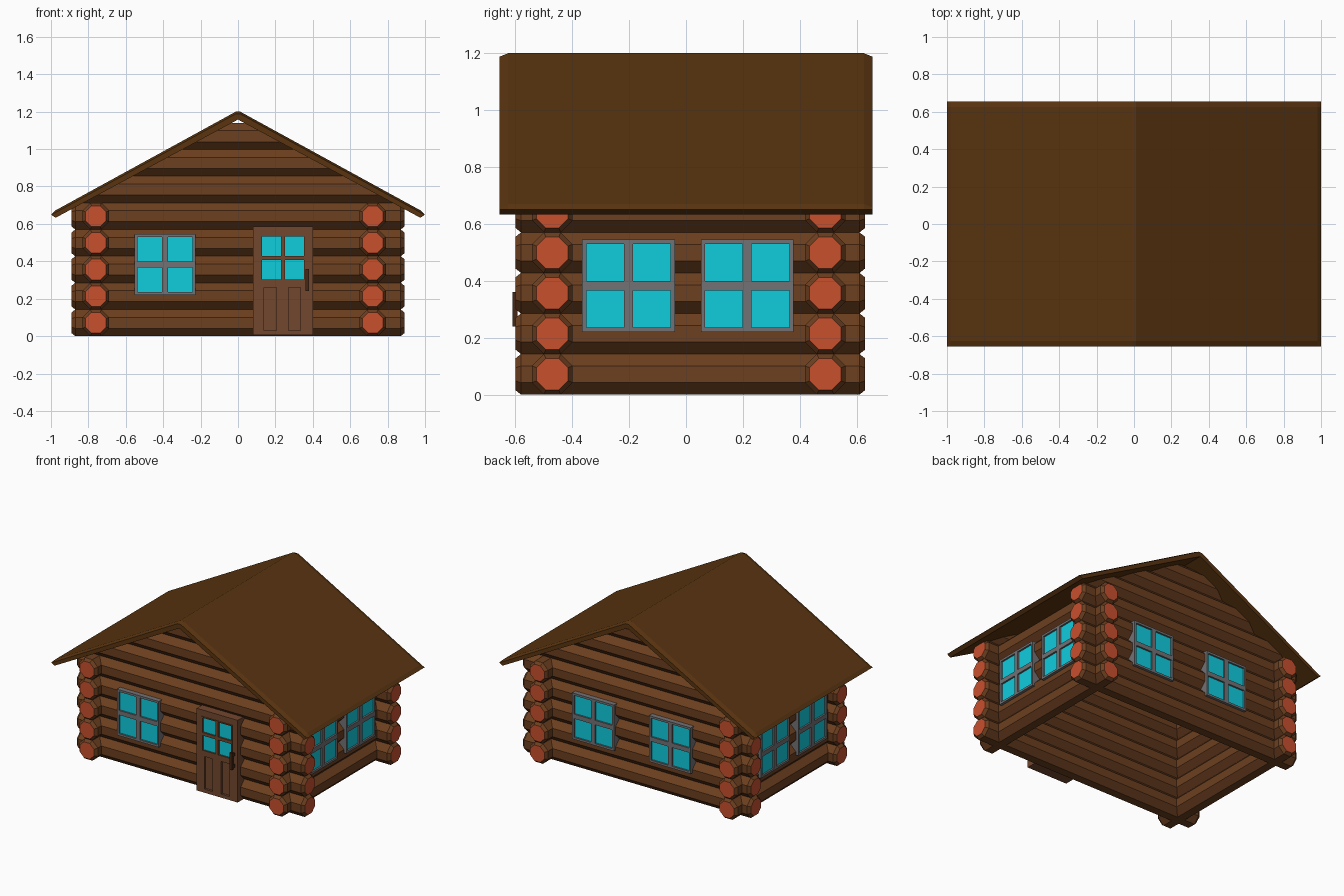
import bpy, bmesh, math
from mathutils import Matrix

if "Cube" in bpy.data.objects:
    bpy.data.objects.remove(bpy.data.objects["Cube"])


def mat(name, r, g, b):
    m = bpy.data.materials.new(name)
    m.diffuse_color = (r, g, b, 1)
    m.use_nodes = True
    m.node_tree.nodes["Principled BSDF"].inputs["Base Color"].default_value = m.diffuse_color
    return m


BARK = mat("bark", 0.15, 0.05, 0.014)
CUT = mat("cut_wood", 0.58, 0.08, 0.027)
ROOF = mat("roof_brown", 0.10, 0.034, 0.005)
DOOR = mat("door_brown", 0.17, 0.063, 0.027)
DARK = mat("handle_brown", 0.06, 0.022, 0.008)
GLASS = mat("glass", 0.005, 0.61, 0.73)
GREY = mat("frame_grey", 0.17, 0.17, 0.18)

PITCH = 0.1425                       # log diameter across flats
R = PITCH / 2 / math.cos(math.pi / 8)
OCT = [(math.cos(a), math.sin(a)) for a in
       [math.pi / 8 + i * math.pi / 4 for i in range(8)]]


def finish(bm, name, mats, matrix=Matrix()):
    bmesh.ops.recalc_face_normals(bm, faces=bm.faces)
    me = bpy.data.meshes.new(name)
    bm.to_mesh(me)
    bm.free()
    me.transform(matrix)
    for m in mats:
        me.materials.append(m)
    ob = bpy.data.objects.new(name, me)
    bpy.context.collection.objects.link(ob)
    return ob


def loft(bm, sections, cap_index=0):
    """Skin rings of 3D points and cap both ends."""
    rings = [[bm.verts.new(p) for p in s] for s in sections]
    n = len(rings[0])
    for a, b in zip(rings, rings[1:]):
        for i in range(n):
            j = (i + 1) % n
            bm.faces.new((a[i], a[j], b[j], b[i]))
    for ring in (rings[0], rings[-1]):
        bm.faces.new(ring).material_index = cap_index


def box(bm, x0, x1, y0, y1, z0, z1, index=0):
    m = Matrix.Translation(((x0 + x1) / 2, (y0 + y1) / 2, (z0 + z1) / 2)) \
        @ Matrix.Diagonal((x1 - x0, y1 - y0, z1 - z0, 1))
    vs = bmesh.ops.create_cube(bm, size=1, matrix=m)["verts"]
    for f in {f for v in vs for f in v.link_faces}:
        f.material_index = index


# Log walls: octagonal logs with chamfered, pale cut ends
def log_wall(name, axis, offset, lo, hi):
    bm = bmesh.new()
    for k in range(5):
        z = PITCH * (k + 0.5)
        rings = []
        for t, r in ((lo, 0.06), (lo + 0.02, R), (hi - 0.02, R), (hi, 0.06)):
            rings.append([(t, offset + c * r, z + s * r) if axis == "x"
                          else (offset + c * r, t, z + s * r) for c, s in OCT])
        loft(bm, rings, 1)
    finish(bm, name, [BARK, CUT])


log_wall("front_wall", "x", -0.47, -0.89, 0.89)
log_wall("back_wall", "x", 0.49, -0.89, 0.89)
log_wall("left_wall", "y", -0.76, -0.60, 0.63)
log_wall("right_wall", "y", 0.72, -0.60, 0.63)

# Gables: three logs each, ends cut to the roof slope
for name, y in (("front_gable", -0.47), ("back_gable", 0.49)):
    bm = bmesh.new()
    for k in range(5, 8):
        pts = [(y + c * R, PITCH * (k + 0.5) + s * R) for c, s in OCT]
        loft(bm, [[(sx * (1.165 - z) / 0.54, py, z) for py, z in pts]
                  for sx in (-1, 1)])
    finish(bm, name, [BARK])

# Roof: one bent slab, top edge chamfered at both gable ends
TOP = [(0.012, 1.2), (0.98, 0.67), (1.0, 0.65)]
UNDER = [(0.975, 0.633), (0.0, 1.158)]


def roof_ring(y, drop):
    half = [(x, z - drop) for x, z in TOP[:2]] + [TOP[2]] + UNDER
    left = [(-x, z) for x, z in reversed(half[:-1])]
    return [(x, y, z) for x, z in half + left]


bm = bmesh.new()
loft(bm, [roof_ring(y, d) for y, d in
          ((-0.655, 0.012), (-0.625, 0), (0.625, 0), (0.655, 0.012))])
finish(bm, "roof", [ROOF])


# Windows: built facing -y, then turned onto each wall
def window(bm, x0, x1, z0, z1, y, edge, bar, deep):
    xm, zm = (x0 + x1) / 2, (z0 + z1) / 2
    box(bm, x0 + edge / 2, x1 - edge / 2, y + 0.012, y + deep,
        z0 + edge / 2, z1 - edge / 2, 1)
    for a, b in ((x0, x0 + edge), (xm - bar / 2, xm + bar / 2), (x1 - edge, x1)):
        box(bm, a, b, y, y + deep, z0, z1)
    for a, b in ((z0, z0 + edge), (zm - bar / 2, zm + bar / 2), (z1 - edge, z1)):
        box(bm, x0, x1, y, y + deep, a, b)


def wall_window(name, x, y, degrees):
    bm = bmesh.new()
    window(bm, -0.163, 0.163, 0.22, 0.545, -0.09, 0.015, 0.032, 0.10)
    finish(bm, name, [GREY, GLASS], Matrix.Translation((x, y, 0))
           @ Matrix.Rotation(math.radians(degrees), 4, "Z"))


wall_window("front_window", -0.39, -0.47, 0)
for i, x in enumerate((-0.28, 0.32)):
    wall_window(f"back_window_{i + 1}", x, 0.49, 180)
for i, y in enumerate((-0.202, 0.215)):
    wall_window(f"right_window_{i + 1}", 0.72, y, 90)
    wall_window(f"left_window_{i + 1}", -0.76, y, -90)

# Door: stiles and rails around a window and two sunken panels
bm = bmesh.new()
F, B = -0.575, -0.45
box(bm, 0.08, 0.40, F + 0.015, B, 0.005, 0.585)
for x0, x1, z0, z1 in ((0.08, 0.12, 0.005, 0.585), (0.36, 0.40, 0.005, 0.585),
                       (0.12, 0.36, 0.54, 0.585), (0.12, 0.36, 0.26, 0.295),
                       (0.12, 0.36, 0.005, 0.03), (0.12, 0.14, 0.03, 0.26),
                       (0.205, 0.27, 0.03, 0.26), (0.335, 0.36, 0.03, 0.26)):
    box(bm, x0, x1, F, B, z0, z1)
finish(bm, "door", [DOOR])

bm = bmesh.new()
window(bm, 0.12, 0.36, 0.295, 0.54, F - 0.004, 0.008, 0.022, 0.03)
finish(bm, "door_window", [DOOR, GLASS])

# Door handle: grip on two short posts
bm = bmesh.new()
box(bm, 0.36, 0.38, F - 0.035, F - 0.018, 0.24, 0.36)
for z in (0.25, 0.33):
    box(bm, 0.36, 0.38, F - 0.02, F + 0.01, z, z + 0.02)
finish(bm, "door_handle", [DARK])
